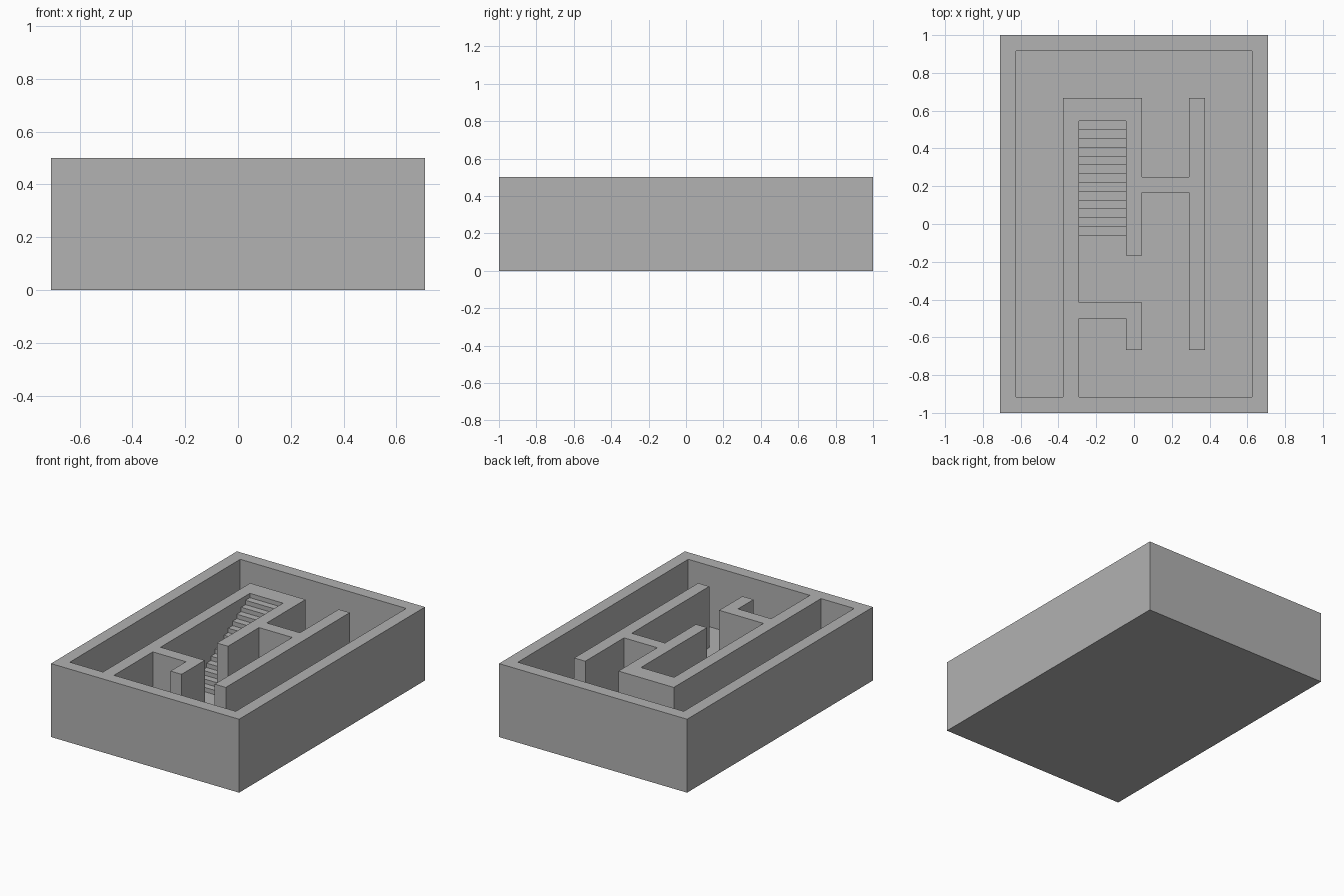
import bpy, bmesh

if "Cube" in bpy.data.objects:
    bpy.data.objects.remove(bpy.data.objects["Cube"])

U = 1 / 24            # plan module
HEIGHT = 0.5
FLOOR = 2 * U

grey = bpy.data.materials.new("plain grey")
grey.diffuse_color = (0.445, 0.445, 0.445, 1)
grey.use_nodes = True
grey.node_tree.nodes["Principled BSDF"].inputs["Base Color"].default_value = grey.diffuse_color


def prism(name, points, direction):
    """Extrude a closed flat outline along a direction."""
    bm = bmesh.new()
    face = bm.faces.new([bm.verts.new(p) for p in points])
    top = bmesh.ops.extrude_face_region(bm, geom=[face])["geom"]
    bmesh.ops.translate(bm, vec=direction,
                        verts=[v for v in top if isinstance(v, bmesh.types.BMVert)])
    bmesh.ops.recalc_face_normals(bm, faces=bm.faces)
    mesh = bpy.data.meshes.new(name)
    bm.to_mesh(mesh)
    bm.free()
    mesh.materials.append(grey)
    obj = bpy.data.objects.new(name, mesh)
    bpy.context.collection.objects.link(obj)
    return obj


# Solid outer block
block = [(-17, -24), (17, -24), (17, 24), (-17, 24)]
walls = prism("maze_walls", [(x * U, y * U, 0) for x, y in block], (0, 0, HEIGHT))

# Open corridor: one winding outline that leaves all inner walls standing
STAIR_BACK, STAIR_FRONT = 0.544, -0.061
s = STAIR_BACK / U
corridor = [(-15, -22), (-15, 22), (15, 22), (15, -22), (-7, -22), (-7, -12),
            (-1, -12), (-1, -16), (1, -16), (1, -10), (-7, -10), (-7, s),
            (-1, s), (-1, -4), (1, -4), (1, 4), (7, 4), (7, -16), (9, -16),
            (9, 16), (7, 16), (7, 6), (1, 6), (1, 16), (-9, 16), (-9, -22)]
cutter = prism("corridor_cutter", [(x * U, y * U, FLOOR) for x, y in corridor],
               (0, 0, HEIGHT))
cutter.hide_render = True

cut = walls.modifiers.new("corridor", "BOOLEAN")
cut.operation = "DIFFERENCE"
cut.solver = "EXACT"
cut.object = cutter
bpy.context.view_layer.objects.active = walls
bpy.ops.object.modifier_apply(modifier=cut.name)
bpy.data.objects.remove(cutter)

# Staircase climbing from the floor to the wall tops
STEPS = 13
run = (STAIR_BACK - STAIR_FRONT) / STEPS
rise = (HEIGHT - FLOOR) / (STEPS + 1)
profile = [(STAIR_BACK, FLOOR), (STAIR_FRONT, FLOOR)]
for i in range(STEPS):
    z = FLOOR + (i + 1) * rise
    profile += [(STAIR_FRONT + i * run, z), (STAIR_FRONT + (i + 1) * run, z)]
prism("staircase", [(-7 * U, y, z) for y, z in profile], (6 * U, 0, 0))
